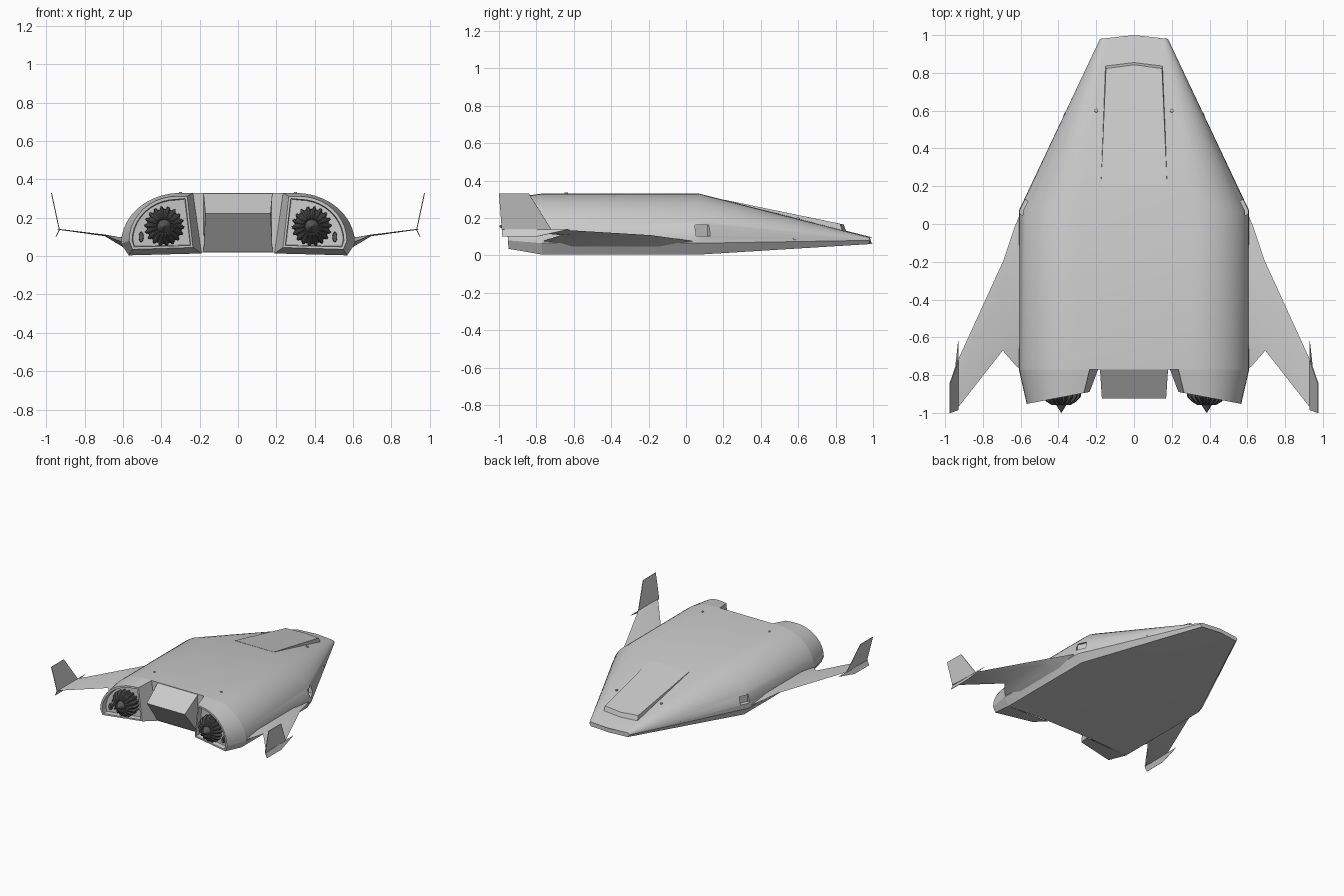
import bpy, bmesh, math
from mathutils import Vector, Matrix

if "Cube" in bpy.data.objects:
    bpy.data.objects.remove(bpy.data.objects["Cube"])


def material(name, v):
    m = bpy.data.materials.new(name)
    m.diffuse_color = (v, v, v, 1)
    m.use_nodes = True
    m.node_tree.nodes["Principled BSDF"].inputs["Base Color"].default_value = m.diffuse_color
    return m


HULL = material("hull grey", 0.6)
DARK = material("engine dark grey", 0.1)


def finish(name, bm, mat, mirror=False, smooth=True):
    """Turn a bmesh into a named object, optionally mirrored across x."""
    if mirror:
        copy = bmesh.ops.duplicate(bm, geom=bm.verts[:] + bm.edges[:] + bm.faces[:])["geom"]
        for v in (g for g in copy if isinstance(g, bmesh.types.BMVert)):
            v.co.x = -v.co.x
        bmesh.ops.reverse_faces(bm, faces=[g for g in copy if isinstance(g, bmesh.types.BMFace)])
    bmesh.ops.recalc_face_normals(bm, faces=bm.faces[:])
    me = bpy.data.meshes.new(name)
    bm.to_mesh(me)
    bm.free()
    me.materials.append(mat)
    ob = bpy.data.objects.new(name, me)
    bpy.context.collection.objects.link(ob)
    if smooth:
        shade(ob)
    return ob


def shade(ob):
    bpy.ops.object.select_all(action='DESELECT')
    ob.select_set(True)
    bpy.context.view_layer.objects.active = ob
    bpy.ops.object.shade_smooth_by_angle(angle=math.radians(28))


def loft(bm, rings, cap_start=True, cap_end=True):
    """Skin closed rings of points; returns the end cap."""
    vs = [[bm.verts.new(p) for p in r] for r in rings]
    n = len(vs[0])
    for a, b in zip(vs, vs[1:]):
        for i in range(n):
            j = (i + 1) % n
            bm.faces.new((a[i], a[j], b[j], b[i]))
    if cap_start:
        bm.faces.new(vs[0][::-1])
    return bm.faces.new(vs[-1]) if cap_end else None


def shoulder(tw, tz, sw, sz, n=10):
    """Elliptical shoulder from the widest point up to the flat roof."""
    return [(tw + (sw - tw) * math.cos(a), sz + (tz - sz) * math.sin(a))
            for a in (math.pi / 2 * i / n for i in range(n + 1))]


# Main hull: wide body tapering to a flat blunt nose
def hull_ring(y, tw, tz, sw, sz, bw, bz, arch, bulge=0):
    half = [(bw * 0.35, bz + arch), (bw, bz)] + shoulder(tw, tz, sw, sz)
    pts = [(0, bz + arch)] + half + [(0, tz)] + [(-x, z) for x, z in half[::-1]]
    return [(x, y + bulge * (1 - abs(x) / sw), z) for x, z in pts]


BODY = (0.30, 0.33, 0.61, 0.065, 0.57, 0.004)
bm = bmesh.new()
loft(bm, [hull_ring(-0.77, *BODY, 0.015),
          hull_ring(0.07, *BODY, 0.015),
          hull_ring(0.98, 0.15, 0.095, 0.18, 0.08, 0.165, 0.06, 0.002, 0.02)])
hull = finish("hull", bm, HULL, smooth=False)

# Side vents cut into the shoulders
bm = bmesh.new()
bmesh.ops.create_cube(bm, size=1, matrix=Matrix.Translation((0.62, 0.105, 0.133))
                      @ Matrix.Rotation(math.radians(25), 4, 'Z')
                      @ Matrix.Diagonal((0.12, 0.08, 0.06, 1)))
cutter = finish("vent_cutter", bm, HULL, mirror=True, smooth=False)
cutter.hide_render = True
mod = hull.modifiers.new("vents", 'BOOLEAN')
mod.operation = 'DIFFERENCE'
mod.object = cutter
bpy.context.view_layer.objects.active = hull
bpy.ops.object.modifier_apply(modifier=mod.name)
bpy.data.objects.remove(cutter)
shade(hull)


# Engine pods: open-ended extensions of the hull with a rim and recessed panel
def pod_ring(y_of_x, ib, it, tw, tz, sw, sz, bw, bz):
    pts = [(ib, bz + 0.01), (bw, bz)] + shoulder(tw, tz, sw, sz) + [(it, tz)]
    return [(x, y_of_x(x), z) for x, z in pts]


bm = bmesh.new()
rear = loft(bm, [pod_ring(lambda x: -0.77, 0.19, 0.235, *BODY),
                 pod_ring(lambda x: -0.89 - (x - 0.24) * 0.19, 0.235, 0.265,
                          0.32, 0.312, 0.568, 0.08, 0.55, 0.035)], cap_start=False)
bmesh.ops.recalc_face_normals(bm, faces=bm.faces[:])
bmesh.ops.inset_individual(bm, faces=[rear], thickness=0.016)
bmesh.ops.inset_individual(bm, faces=[rear], thickness=0.004)
bmesh.ops.translate(bm, verts=rear.verts[:], vec=(0, 0.04, 0))
finish("engine_pods", bm, HULL, mirror=True)

# Sloped, undercut tail block between the pods
bm = bmesh.new()
profile = [(-0.765, 0.329), (-0.925, 0.222), (-0.77, 0.022), (-0.74, 0.022), (-0.74, 0.329)]
loft(bm, [[(s * (0.18 if y > -0.9 else 0.17), y, z) for y, z in profile] for s in (-1, 1)])
finish("tail_block", bm, HULL)

# Scalloped engine nozzles with a pointed centre plug
bm = bmesh.new()
PETALS = 18
rings = []
for y, r, dip in ((-0.85, 0.105, 0.88), (-0.915, 0.103, 0.86), (-0.94, 0.08, 0.84),
                  (-0.958, 0.05, 0.82), (-0.945, 0.035, 1), (-0.96, 0.026, 1),
                  (-0.998, 0.002, 1)):
    ring = []
    for i in range(PETALS * 4):
        a = math.tau * i / (PETALS * 4)
        k = r * (1 if i % 4 < 2 else dip)
        ring.append((0.385 + k * math.cos(a), y, 0.155 + k * math.sin(a)))
    rings.append(ring)
loft(bm, rings)
finish("engine_nozzles", bm, DARK, mirror=True)

# Small oval exhausts beside the nozzles
bm = bmesh.new()
bmesh.ops.create_cone(bm, cap_ends=True, segments=16, radius1=0.014, radius2=0.011, depth=0.04,
                      matrix=Matrix.Translation((0.505, -0.9, 0.1))
                      @ Matrix.Diagonal((1, 1, 2.2, 1))
                      @ Matrix.Rotation(math.pi / 2, 4, 'X'))
finish("side_exhausts", bm, DARK, mirror=True)

# Raised canopy panel on the nose
bm = bmesh.new()
outline = [(-0.18, 0.21), (0.18, 0.21), (0.153, 0.845), (0, 0.865), (-0.153, 0.845)]


def canopy_top(x, y):
    return 0.296 - (y - 0.21) * 0.2


base = [(x, y, 0.325 - (y - 0.07) * 0.253 - 0.02) for x, y in outline]
top = [(x * 0.97, y - (0.022 if y > 0.5 else 0), canopy_top(x, y)) for x, y in outline]
loft(bm, [base, top])
finish("canopy", bm, HULL)


# Wings: thick blended root, thin kinked outer panel
def wing_ring(x_le, y_le, x_te, y_te, z, t):
    pts = [(0, 0), (0.25, t), (0.8, t), (1, 0), (0.8, -t), (0.25, -t)]
    return [(x_le + (x_te - x_le) * f, y_le + (y_te - y_le) * f, z + h) for f, h in pts]


bm = bmesh.new()
loft(bm, [wing_ring(0.57, 0.13, 0.57, -0.80, 0.063, 0.032),
          wing_ring(0.63, -0.01, 0.63, -0.745, 0.083, 0.018),
          wing_ring(0.69, -0.19, 0.695, -0.67, 0.108, 0.004),
          wing_ring(0.932, -0.72, 0.942, -0.985, 0.14, 0.002)])
finish("wings", bm, HULL, mirror=True)


# Wingtip fins: tall upper blade and short lower blade
def plate(bm, pts, thick=0.005):
    pts = [Vector(p) for p in pts]
    n = (pts[1] - pts[0]).cross(pts[2] - pts[0]).normalized() * thick / 2
    loft(bm, [[p - n for p in pts], [p + n for p in pts]])


bm = bmesh.new()
plate(bm, [(0.932, -0.72, 0.138), (0.932, -0.985, 0.138), (0.973, -1.0, 0.33), (0.973, -0.84, 0.33)])
plate(bm, [(0.93, -0.62, 0.14), (0.932, -0.985, 0.14), (0.95, -0.985, 0.1), (0.95, -0.8, 0.1)], 0.003)
finish("wingtip_fins", bm, HULL, mirror=True, smooth=False)

# Small round ports on the roof and nose sides
bm = bmesh.new()
for pos, axis in (((0.30, -0.64, 0.329), (0, 0, 1)), ((0.20, 0.60, 0.196), (0, 0.25, 1)),
                  ((0.364, 0.58, 0.09), (1, 0.45, 0.2))):
    rot = Vector(axis).to_track_quat('Z', 'Y').to_matrix().to_4x4()
    bmesh.ops.create_cone(bm, cap_ends=True, segments=12, radius1=0.009, radius2=0.009,
                          depth=0.012, matrix=Matrix.Translation(pos) @ rot)
finish("ports", bm, HULL, mirror=True)
